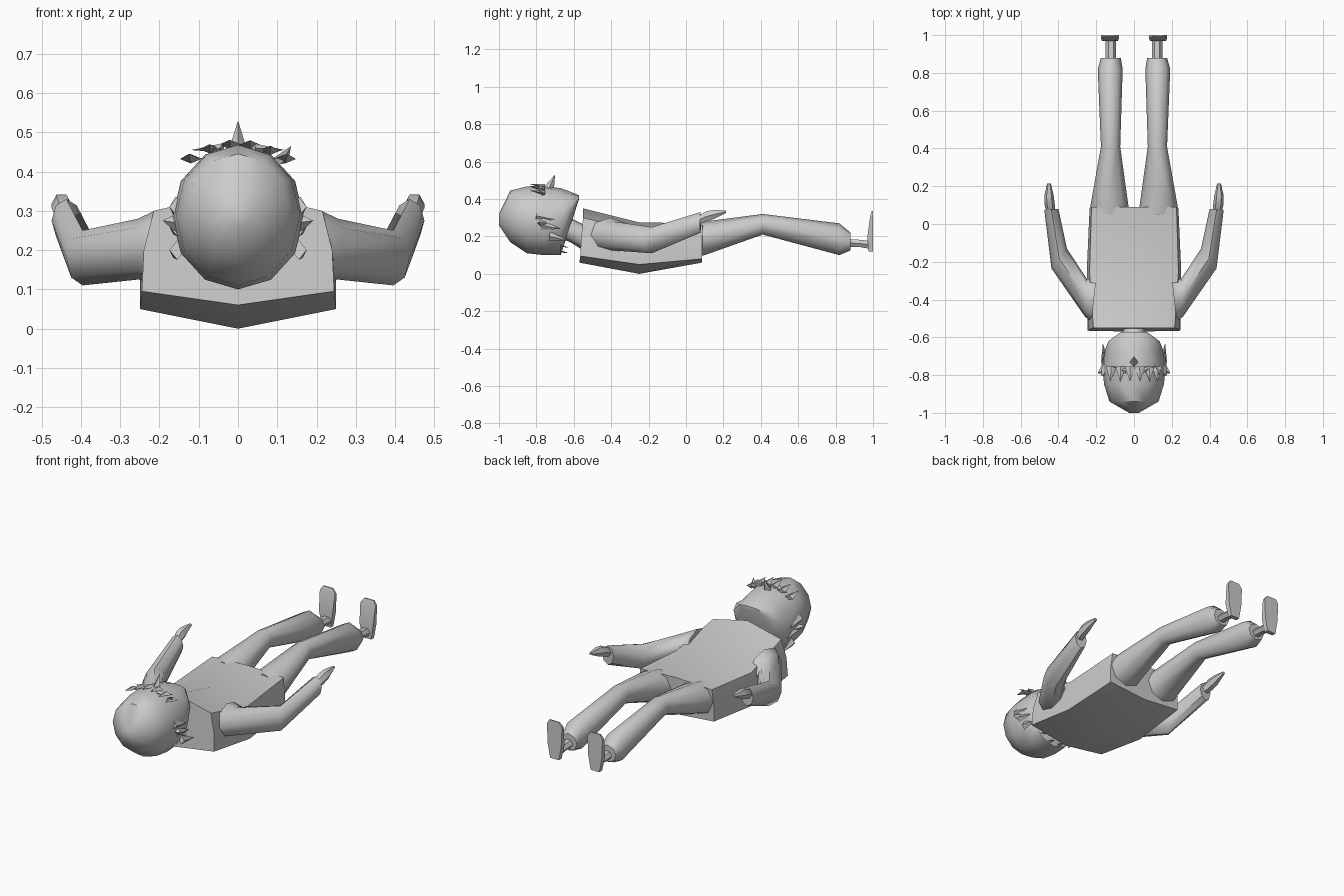
import bpy, bmesh, math
from mathutils import Vector

if "Cube" in bpy.data.objects:
    bpy.data.objects.remove(bpy.data.objects["Cube"])

grey = bpy.data.materials.new("plain_grey")
grey.diffuse_color = (0.6, 0.6, 0.6, 1)
grey.use_nodes = True
grey.node_tree.nodes["Principled BSDF"].inputs["Base Color"].default_value = grey.diffuse_color


def finish(name, bm, angle=50):
    bmesh.ops.recalc_face_normals(bm, faces=bm.faces)
    me = bpy.data.meshes.new(name)
    bm.to_mesh(me)
    bm.free()
    ob = bpy.data.objects.new(name, me)
    bpy.context.collection.objects.link(ob)
    me.materials.append(grey)
    bpy.ops.object.select_all(action='DESELECT')
    ob.select_set(True)
    bpy.context.view_layer.objects.active = ob
    bpy.ops.object.shade_smooth_by_angle(angle=math.radians(angle))
    return ob


def skin(name, rings, angle=50):
    """Join rings of points into a closed tube."""
    bm = bmesh.new()
    loops = [[bm.verts.new(p) for p in r] for r in rings]
    n = len(loops[0])
    for a, b in zip(loops, loops[1:]):
        for i in range(n):
            j = (i + 1) % n
            bm.faces.new((a[i], a[j], b[j], b[i]))
    bm.faces.new(loops[0])
    bm.faces.new(loops[-1])
    return finish(name, bm, angle)


def oval(xi, yi, xo, yo, zlo, zhi, side=1, n=8):
    """Ring spanning an inner and an outer point, between two heights."""
    pts = []
    for k in range(n):
        a = 2 * math.pi * k / n
        t = (1 + math.cos(a)) / 2
        z = (zlo + zhi) / 2 + math.sin(a) * (zhi - zlo) / 2
        pts.append((side * (xi + (xo - xi) * t), yi + (yo - yi) * t, z))
    return pts


def spike(bm, base, tip, w, thick):
    """Thin four-sided spike."""
    base, tip = Vector(base), Vector(tip)
    d = (tip - base).normalized()
    ref = Vector((1, 0, 0)) if abs(d.x) < 0.8 else Vector((0, 1, 0))
    u = (ref - d * ref.dot(d)).normalized()
    v = d.cross(u)
    q = [bm.verts.new(base + o) for o in (u * w, v * thick, -u * w, -v * thick)]
    t = bm.verts.new(tip)
    bm.faces.new(q)
    for i in range(4):
        bm.faces.new((q[i], q[(i + 1) % 4], t))


# Torso: right half of each ring as (x, y, z), mirrored to the left
halves = [
    [(0, -.57, .06), (.245, -.565, .095), (.24, -.56, .2), (.215, -.55, .30), (0, -.55, .35)],
    [(0, -.25, 0), (.25, -.25, .05), (.25, -.25, .14), (.235, -.25, .23), (0, -.25, .275)],
    [(0, .085, .06), (.235, .085, .08), (.235, .085, .17), (.225, .09, .26), (0, .09, .27)],
]
skin("torso", [h + [(-x, y, z) for x, y, z in h[-2:0:-1]] for h in halves])

# Neck
skin("neck", [oval(-.06, y, .06, y, a, b) for y, a, b in
              ((-.70, .20, .35), (-.62, .17, .30), (-.54, .12, .26))])

# Head, from crown to chin: y, half width, bottom, top
head = [(-1, .025, .26, .32), (-.94, .13, .17, .445), (-.85, .158, .11, .468),
        (-.76, .168, .10, .468), (-.67, .155, .10, .458), (-.62, .135, .25, .44),
        (-.572, .07, .40, .42)]
skin("head", [oval(-w, y, w, y, a, b, n=12) for y, w, a, b in head])

# Nose
bm = bmesh.new()
spike(bm, (0, -.735, .45), (0, -.70, .53), .025, .03)
finish("nose", bm, 20)

# Fringe over the brow, side locks and nape tufts
bm = bmesh.new()
for x in (-.12, -.07, -.02, .03, .08, .12):
    z = .47 - 2.6 * x * x
    spike(bm, (x, -.755, z), (x * 1.05, -.835, z + .012), .028, .012)
for s in (-1, 1):
    spike(bm, (s * .04, -.78, .46), (s * .12, -.75, .455), .015, .012)
    for y, z in ((-.80, .31), (-.77, .26), (-.73, .20)):
        spike(bm, (s * .155, y, z), (s * .165, y + .10, z - .02), .02, .025)
    for x, z in ((.12, .20), (.08, .16), (.03, .13)):
        spike(bm, (s * x, -.71, z), (s * x, -.625, z - .02), .025, .012)
spike(bm, (.11, -.76, .43), (.135, -.80, .465), .02, .015)
finish("hair", bm, 20)

for side, tag in ((1, "right"), (-1, "left")):
    # Ear
    bm = bmesh.new()
    spike(bm, (side * .155, -.77, .27), (side * .192, -.79, .275), .03, .025)
    finish(tag + "_ear", bm, 20)

    # Sleeve: shoulder, elbow, wrist
    arm = [(.20, -.29, .225, -.52, .12, .30), (.25, -.29, .26, -.49, .125, .28),
           (.355, -.13, .437, -.235, .11, .25), (.40, .08, .475, .075, .22, .33)]
    skin(tag + "_arm", [oval(*r, side) for r in arm])

    # Hand
    hand = [(.415, .06, .465, .06, .26, .31), (.42, .11, .475, .11, .275, .34),
            (.425, .15, .475, .15, .29, .345), (.44, .215, .46, .215, .325, .34)]
    skin(tag + "_hand", [oval(*r, side, 6) for r in hand], 30)

    # Trouser leg: hip, knee, shin, cuff
    leg = [(.02, .05, .235, .05, .09, .27), (.03, .10, .23, .10, .10, .28),
           (.073, .41, .175, .41, .21, .32), (.06, .82, .192, .82, .10, .27),
           (.07, .88, .175, .88, .125, .22)]
    skin(tag + "_leg", [oval(*r, side) for r in leg])

    # Ankle and upright foot
    skin(tag + "_ankle", [oval(.095, y, .15, y, a, b, side, 6) for y, a, b in
                          ((.86, .14, .19), (.93, .14, .185), (.985, .13, .18))])
    foot = [(.10, .155, .975, .12), (.085, .17, .97, .20), (.08, .175, .985, .31),
            (.10, .16, .993, .335)]
    skin(tag + "_foot", [[(side * a, y, z), (side * b, y, z),
                          (side * b, 1, z), (side * a, 1, z)]
                         for a, b, y, z in foot], 20)
